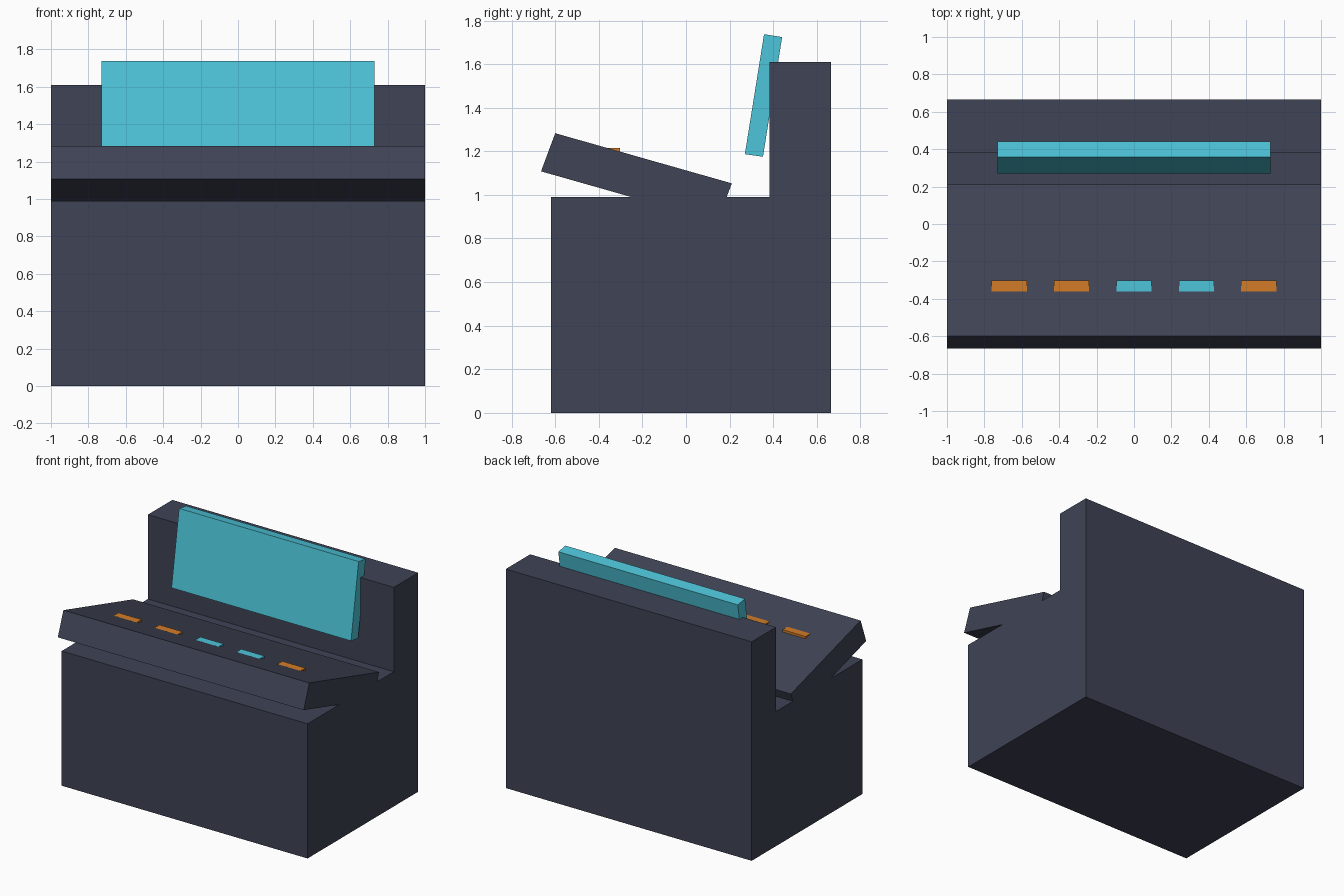
import bpy
import bmesh

cube = bpy.data.objects.get("Cube")
if cube:
    bpy.data.objects.remove(cube, do_unlink=True)


def material(name, color):
    mat = bpy.data.materials.new(name)
    mat.use_nodes = True
    mat.diffuse_color = (*color, 1)
    mat.node_tree.nodes["Principled BSDF"].inputs["Base Color"].default_value = (*color, 1)
    return mat


slate = material("dark slate", (0.05, 0.056, 0.09))
cyan = material("screen cyan", (0.075, 0.56, 0.70))
orange = material("button orange", (0.65, 0.2, 0.02))


def extrude_profile(name, profile, x_min, x_max, mat):
    """Extrude a closed (y, z) profile along x."""
    bm = bmesh.new()
    face = bm.faces.new([bm.verts.new((x_min, y, z)) for y, z in profile])
    result = bmesh.ops.extrude_face_region(bm, geom=[face])
    moved = [v for v in result["geom"] if isinstance(v, bmesh.types.BMVert)]
    bmesh.ops.translate(bm, verts=moved, vec=(x_max - x_min, 0, 0))
    bmesh.ops.recalc_face_normals(bm, faces=bm.faces)
    mesh = bpy.data.meshes.new(name)
    bm.to_mesh(mesh)
    bm.free()
    mesh.materials.append(mat)
    obj = bpy.data.objects.new(name, mesh)
    bpy.context.collection.objects.link(obj)
    return obj


def rectangle(y0, y1, z0, z1):
    return [(y0, z0), (y1, z0), (y1, z1), (y0, z1)]


# Cabinet and upright back
extrude_profile("cabinet", rectangle(-0.62, 0.665, 0, 0.99), -1, 1, slate)
extrude_profile("back_panel", rectangle(0.382, 0.665, 0.99, 1.61), -1, 1, slate)

# Sloping control desk, sunk into the cabinet at the rear
extrude_profile("control_desk",
                [(-0.60, 1.283), (-0.665, 1.108), (0.145, 0.878), (0.21, 1.053)],
                -1, 1, slate)

# Leaning display
extrude_profile("display",
                [(0.358, 1.737), (0.441, 1.724), (0.353, 1.175), (0.270, 1.187)],
                -0.73, 0.73, cyan)

# Row of buttons, barely proud of the desk
for i, mat in enumerate((orange, orange, cyan, cyan, orange)):
    center = (i - 2) / 3
    extrude_profile(f"button_{i + 1}", rectangle(-0.36, -0.303, 1.16, 1.215),
                    center - 0.094, center + 0.094, mat)
